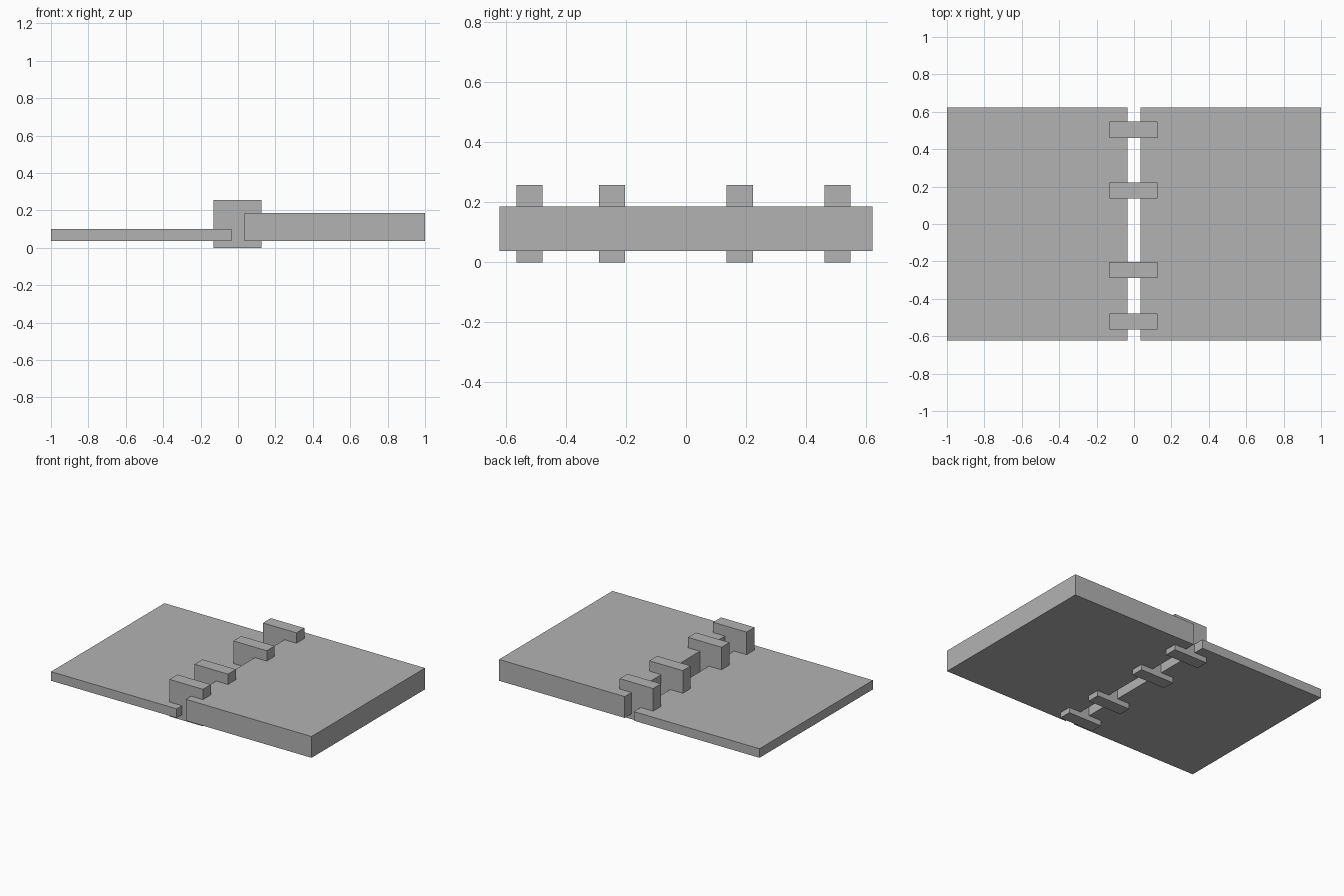
import bpy

# Remove the default cube
cube = bpy.data.objects.get("Cube")
if cube:
    bpy.data.objects.remove(cube, do_unlink=True)

# Single plain grey
GREY = (0.45, 0.45, 0.45, 1.0)
grey = bpy.data.materials.new("plain_grey")
grey.use_nodes = True
grey.diffuse_color = GREY
grey.node_tree.nodes["Principled BSDF"].inputs["Base Color"].default_value = GREY


def box(name, x, y, z):
    """Add a box spanning the given (low, high) ranges."""
    spans = (x, y, z)
    bpy.ops.mesh.primitive_cube_add(size=1, location=[(a + b) / 2 for a, b in spans])
    obj = bpy.context.object
    obj.name = name
    obj.scale = [b - a for a, b in spans]
    bpy.ops.object.transform_apply(location=False, rotation=False, scale=True)
    obj.data.materials.append(grey)
    return obj


# Two slabs sharing an underside level, with a gap between them
DEPTH = (-0.622, 0.622)
BASE = 0.037
box("thin_slab", (-1, -0.035), DEPTH, (BASE, 0.1))
box("thick_slab", (0.035, 1), DEPTH, (BASE, 0.185))

# Four blocks bridging the gap
for i, y in enumerate((-0.521, -0.246, 0.179, 0.504), 1):
    box(f"joining_block_{i}", (-0.131, 0.126), (y - 0.0435, y + 0.0435), (0, 0.257))
